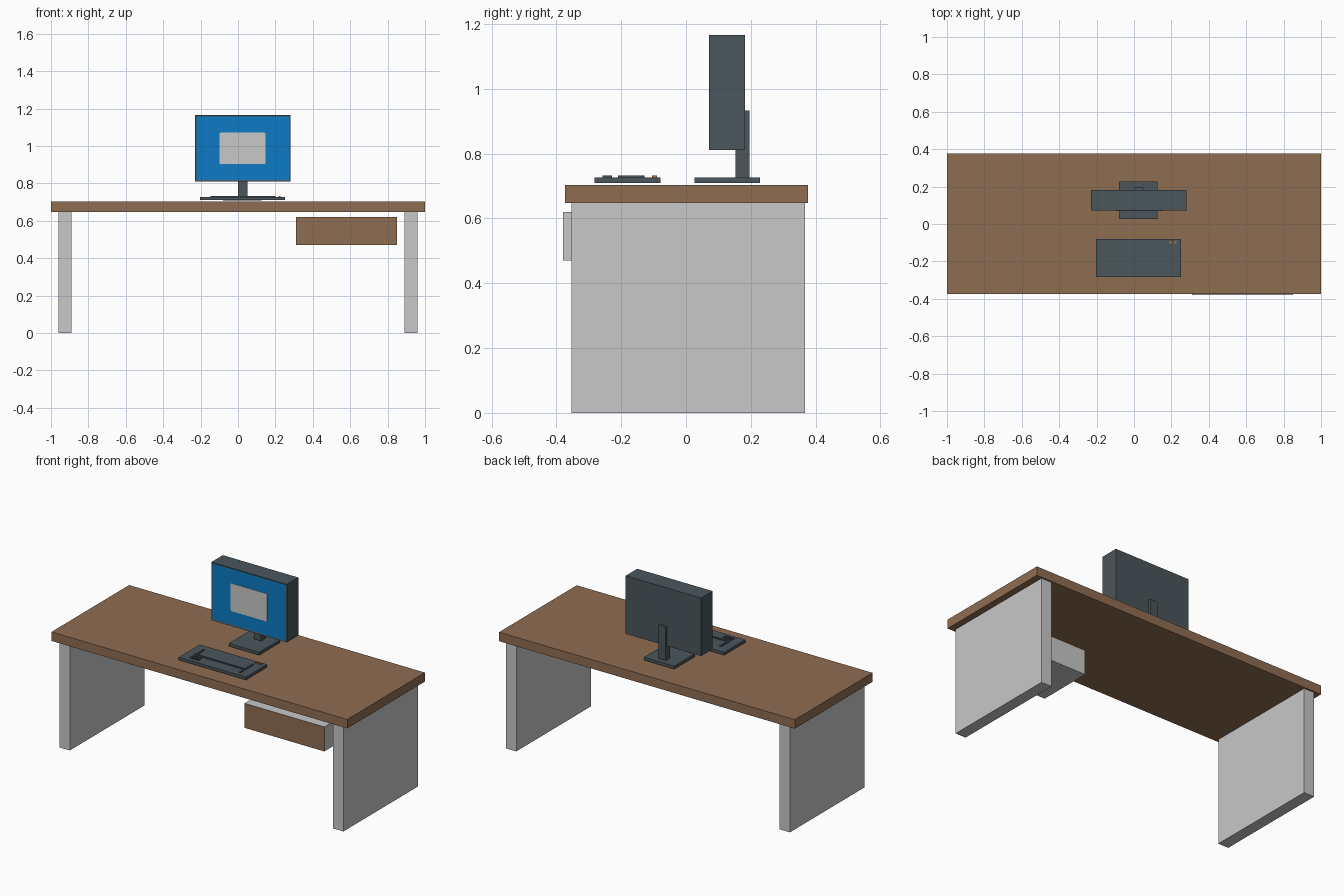
import bpy, bmesh
from mathutils import Vector

if "Cube" in bpy.data.objects:
    bpy.data.objects.remove(bpy.data.objects["Cube"])


def material(name, rgb):
    m = bpy.data.materials.new(name)
    m.diffuse_color = (*rgb, 1.0)
    m.use_nodes = True
    m.node_tree.nodes["Principled BSDF"].inputs["Base Color"].default_value = m.diffuse_color
    return m


WOOD = material("brown wood", (0.275, 0.153, 0.083))
GREY = material("light grey", (0.58, 0.58, 0.58))
SLATE = material("dark slate", (0.069, 0.093, 0.105))
BLUE = material("screen blue", (0.004, 0.198, 0.552))
ORANGE = material("orange light", (0.50, 0.17, 0.04))


def box(name, x, y, z, *mats, edit=None):
    """Box spanning the (min, max) ranges, with an optional bmesh edit."""
    lo, hi = Vector((x[0], y[0], z[0])), Vector((x[1], y[1], z[1]))
    bm = bmesh.new()
    bmesh.ops.create_cube(bm, size=1)
    for v in bm.verts:
        v.co = (lo + hi) / 2 + v.co * (hi - lo)
    bm.normal_update()
    if edit:
        edit(bm)
    me = bpy.data.meshes.new(name)
    bm.to_mesh(me)
    bm.free()
    for m in mats:
        me.materials.append(m)
    ob = bpy.data.objects.new(name, me)
    bpy.context.collection.objects.link(ob)
    return ob


def front_face(bm):
    return min(bm.faces, key=lambda f: f.normal.y)


def paint_front(bm):
    front_face(bm).material_index = 1


def recess_screen(bm):
    f = front_face(bm)
    bmesh.ops.inset_region(bm, faces=[f], thickness=0.01, depth=0)
    f.material_index = 1
    for v in f.verts:
        v.co.y += 0.002


def round_corners(bm):
    edges = [e for e in bm.edges
             if abs(e.verts[0].co.y - e.verts[1].co.y) > 0.001]
    bmesh.ops.bevel(bm, geom=edges, offset=0.01, segments=3,
                    profile=0.5, affect='EDGES')


# Desk: top, side panels, drawer with wooden front
box("desk_top", (-1, 1), (-0.373, 0.377), (0.648, 0.703), WOOD)
for side, x in (("left", (-0.96, -0.89)), ("right", (0.89, 0.96))):
    box(side + "_leg_panel", x, (-0.353, 0.368), (0, 0.648), GREY)
box("drawer", (0.31, 0.85), (-0.38, -0.04), (0.47, 0.62),
    GREY, WOOD, edit=paint_front)

# Monitor: base, neck, housing with recessed screen, open window
box("monitor_base", (-0.08, 0.125), (0.026, 0.228), (0.709, 0.727), SLATE)
box("monitor_neck", (0, 0.05), (0.153, 0.196), (0.727, 0.933), SLATE)
box("monitor_housing", (-0.23, 0.28), (0.071, 0.182), (0.811, 1.166),
    SLATE, BLUE, edit=recess_screen)
box("screen_window", (-0.1, 0.148), (0.0705, 0.0735), (0.903, 1.072),
    GREY, edit=round_corners)

# Keyboard slab
box("keyboard", (-0.203, 0.252), (-0.283, -0.079), (0.71, 0.727), SLATE)

# Raised ridges around the key area, and the small key outline
ridges = [
    ((-0.147, -0.137), (-0.21, -0.128)),
    ((0.186, 0.196), (-0.21, -0.128)),
    ((-0.137, 0.186), (-0.21, -0.2)),
    ((-0.147, -0.139), (-0.257, -0.228)),
    ((-0.095, -0.087), (-0.257, -0.228)),
    ((-0.139, -0.095), (-0.257, -0.25)),
    ((-0.139, -0.095), (-0.235, -0.228)),
    ((0.188, 0.196), (-0.257, -0.228)),
]
for i, (x, y) in enumerate(ridges):
    box(f"key_ridge_{i + 1}", x, y, (0.726, 0.733), SLATE)

# Indicator lights
for i, x in enumerate((0.19, 0.217)):
    box(f"indicator_light_{i + 1}", (x, x + 0.01), (-0.105, -0.09),
        (0.726, 0.733), ORANGE)
